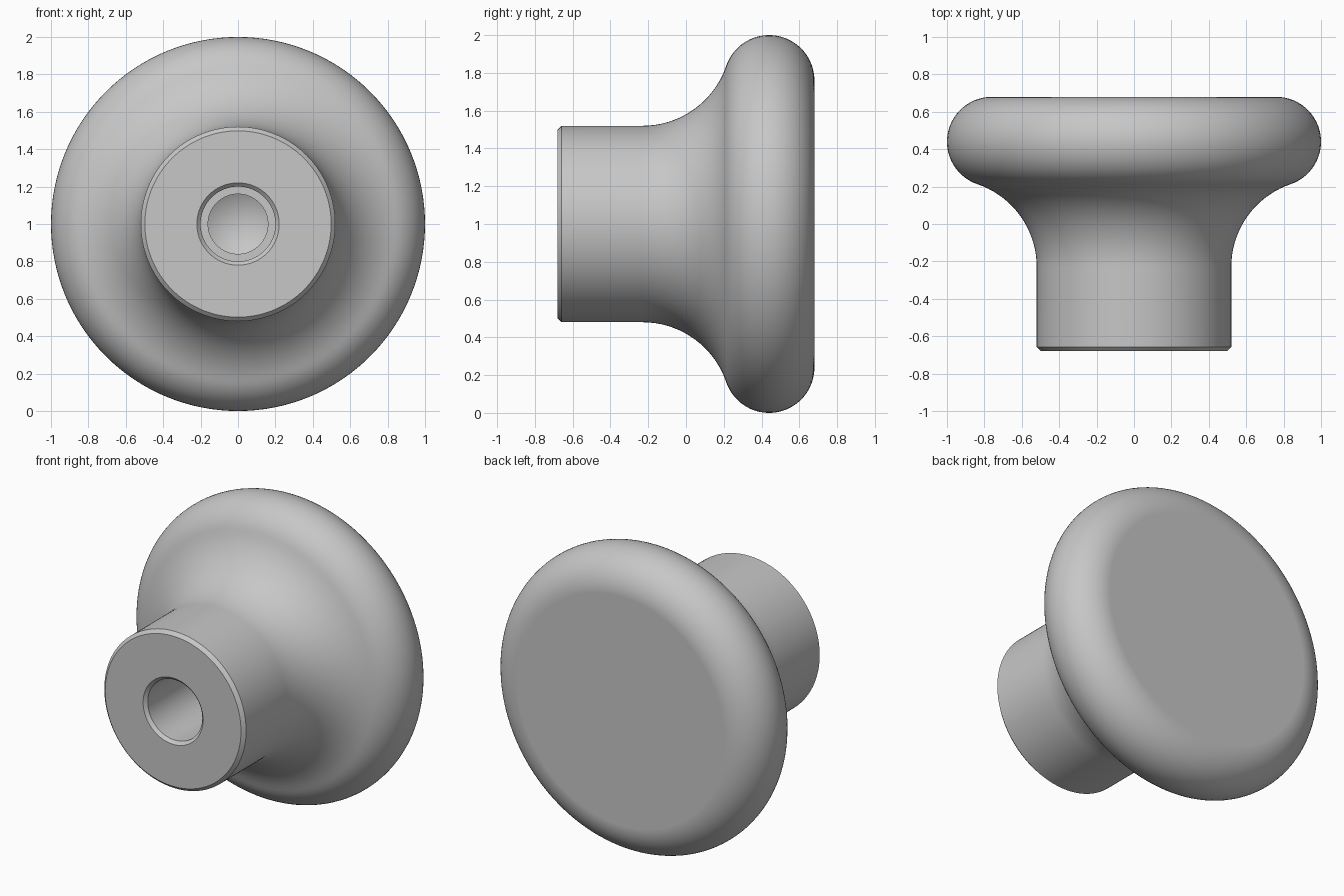
import bpy, bmesh
from math import radians, sin, cos, atan2, degrees, hypot
from mathutils import Vector

cube = bpy.data.objects.get("Cube")
if cube:
    bpy.data.objects.remove(cube, do_unlink=True)

SEGMENTS = 128
AXIS_Z = 1.0
FRONT, BACK = -0.68, 0.68

# Material
grey = bpy.data.materials.new("satin grey")
grey.use_nodes = True
colour = (0.57, 0.57, 0.57, 1)
grey.diffuse_color = colour
grey.node_tree.nodes["Principled BSDF"].inputs["Base Color"].default_value = colour


def arc(centre, radius, start, end, steps):
    """Points (radius, y) along an arc, angles in degrees."""
    angles = [radians(start + (end - start) * i / steps) for i in range(steps + 1)]
    return [(centre[0] + radius * cos(a), centre[1] + radius * sin(a)) for a in angles]


# Rounded rim and the concave flare that meets it tangentially
rim_r = 0.24
rim = (1 - rim_r, BACK - rim_r)
neck_r, neck_y = 0.52, -0.23
dy = rim[1] - neck_y
flare_r = (dy ** 2 + (rim[0] - neck_r) ** 2 - rim_r ** 2) / (2 * (rim_r + rim[0] - neck_r))
flare = (neck_r + flare_r, neck_y)
touch = degrees(atan2(dy, rim[0] - flare[0]))

profile = [(0, BACK)]
profile += arc(rim, rim_r, 90, touch - 180, 28)
profile += arc(flare, flare_r, touch, 180, 18)[1:]

# Chamfered stem end, countersunk stepped bore and drill-point cone
chamfer = 0.022
profile += [(neck_r, FRONT + chamfer), (neck_r - chamfer, FRONT),
            (0.22, FRONT), (0.2, FRONT + 0.02),
            (0.2, 0.0), (0.16, 0.0), (0.16, 0.16), (0, 0.25)]

# Revolve the profile about the front-to-back axis
bm = bmesh.new()
verts = [bm.verts.new((r, y, AXIS_Z)) for r, y in profile]
edges = [bm.edges.new(pair) for pair in zip(verts, verts[1:])]
bmesh.ops.spin(bm, geom=verts + edges, cent=(0, 0, AXIS_Z), axis=(0, 1, 0),
               angle=radians(360), steps=SEGMENTS)
bmesh.ops.remove_doubles(bm, verts=bm.verts, dist=0.0002)
bmesh.ops.recalc_face_normals(bm, faces=bm.faces)
mesh = bpy.data.meshes.new("knob")
bm.to_mesh(mesh)
bm.free()
mesh.materials.append(grey)

knob = bpy.data.objects.new("knob", mesh)
bpy.context.collection.objects.link(knob)
bpy.ops.object.select_all(action='DESELECT')
knob.select_set(True)
bpy.context.view_layer.objects.active = knob
bpy.ops.object.shade_smooth_by_angle(angle=radians(25))

# Keep the flat back crisp against the rounded rim
weighted = knob.modifiers.new("weighted normals", 'WEIGHTED_NORMAL')
weighted.keep_sharp = True
